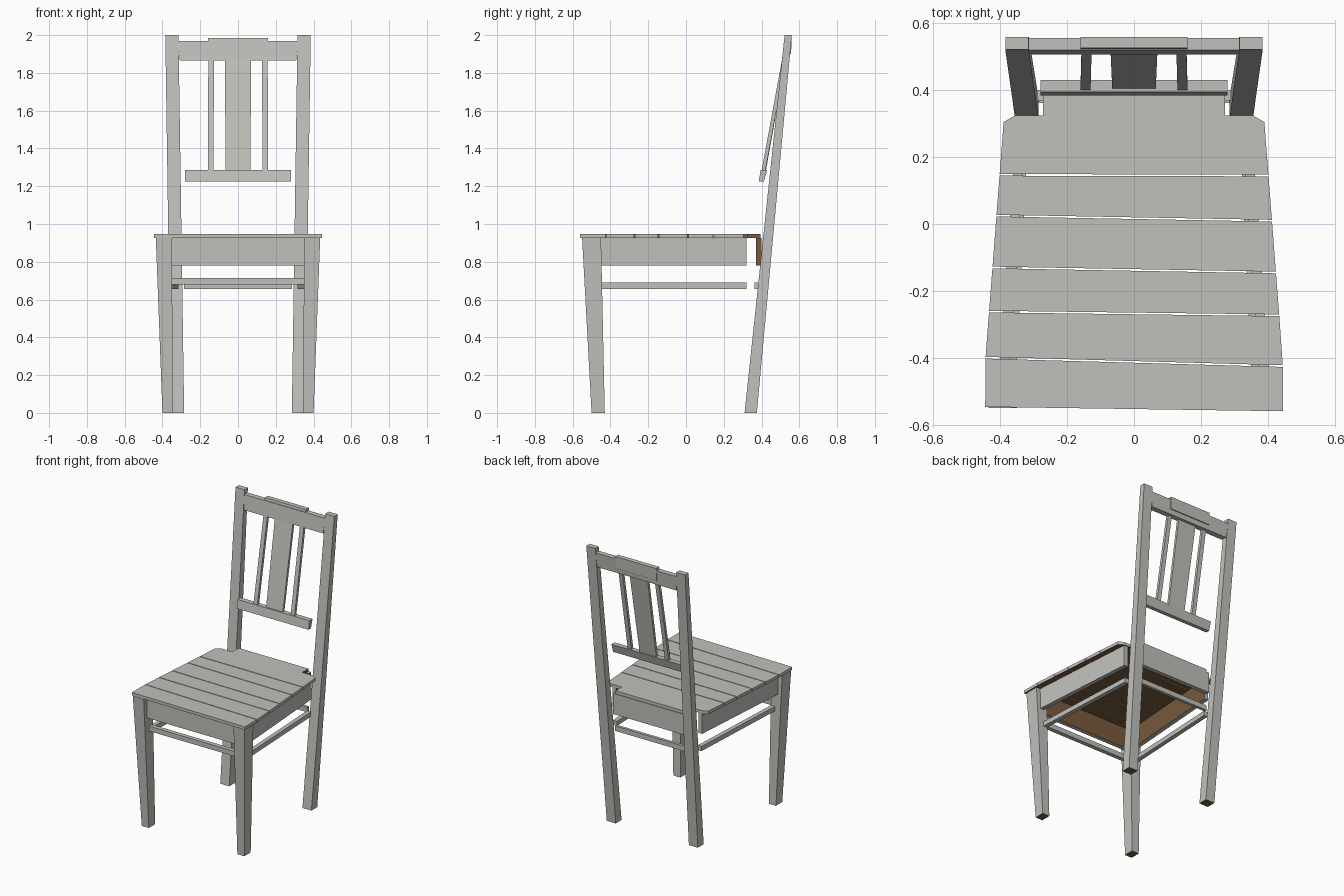
import bpy, bmesh
from mathutils import Vector

if "Cube" in bpy.data.objects:
    bpy.data.objects.remove(bpy.data.objects["Cube"])


def material(name, rgb):
    m = bpy.data.materials.new(name)
    m.diffuse_color = (*rgb, 1)
    m.use_nodes = True
    m.node_tree.nodes["Principled BSDF"].inputs["Base Color"].default_value = m.diffuse_color
    return m


PAINT = material("grey_paint", (0.53, 0.53, 0.50))
WOOD = material("bare_wood", (0.19, 0.105, 0.045))


def loft(name, low, high, z0, z1, bare=None):
    """Solid between two matching xy outlines; bare(normal) picks unpainted faces."""
    bm = bmesh.new()
    a = [bm.verts.new((x, y, z0)) for x, y in low]
    b = [bm.verts.new((x, y, z1)) for x, y in high]
    n = len(a)
    bm.faces.new(a[::-1])
    bm.faces.new(b)
    for i in range(n):
        j = (i + 1) % n
        bm.faces.new((a[i], a[j], b[j], b[i]))
    bmesh.ops.recalc_face_normals(bm, faces=bm.faces)
    bm.normal_update()
    for f in bm.faces:
        f.material_index = int(bool(bare and bare(f.normal)))
    me = bpy.data.meshes.new(name)
    bm.to_mesh(me)
    bm.free()
    me.materials.append(PAINT)
    me.materials.append(WOOD)
    ob = bpy.data.objects.new(name, me)
    bpy.context.collection.objects.link(ob)
    return ob


def rect(x0, x1, y0, y1):
    return [(x0, y0), (x1, y0), (x1, y1), (x0, y1)]


def flip(pts, s):
    return [(x * s, y) for x, y in pts]


def underside(n):
    return n.z < -0.9


for side, s in (("right", 1), ("left", -1)):
    # tapered front legs and leaning back posts
    loft(side + "_front_leg", flip(rect(0.345, 0.40, -0.50, -0.43), s),
         flip(rect(0.35, 0.435, -0.55, -0.45), s), 0, 0.925, underside)
    loft(side + "_back_post", flip(rect(0.285, 0.355, 0.31, 0.375), s),
         flip(rect(0.315, 0.385, 0.522, 0.56), s), 0, 2.0, underside)
    # side apron and stretcher, converging toward the back
    plan = flip([(0.375, -0.46), (0.405, -0.46), (0.35, 0.32), (0.32, 0.32)], s)
    loft(side + "_apron", plan, plan, 0.78, 0.925, lambda n, s=s: n.x * s < -0.8)
    plan = flip([(0.352, -0.46), (0.382, -0.46), (0.345, 0.32), (0.315, 0.32)], s)
    loft(side + "_stretcher", plan, plan, 0.657, 0.69)
    # narrow back slats
    loft(side + "_narrow_slat", flip(rect(0.13, 0.16, 0.398, 0.418), s),
         flip(rect(0.127, 0.157, 0.51, 0.53), s), 1.27, 1.88)

# front and back aprons and stretchers
front = rect(-0.36, 0.36, -0.515, -0.485)
loft("front_apron", front, front, 0.78, 0.925, lambda n: n.y > 0.9)
back = rect(-0.29, 0.29, 0.37, 0.40)
loft("back_apron", back, back, 0.78, 0.925, lambda n: n.y < -0.9 or abs(n.x) > 0.9)
front = rect(-0.36, 0.36, -0.495, -0.465)
loft("front_stretcher", front, front, 0.68, 0.715)
back = rect(-0.285, 0.285, 0.362, 0.382)
loft("back_stretcher", back, back, 0.655, 0.69)

# seat planks, split by slightly skewed grooves given as (left y, right y)
cuts = [(-0.547, -0.56), (-0.40, -0.425), (-0.262, -0.273),
        (-0.13, -0.145), (0.025, 0.01), (0.147, 0.145)]
GAP = 0.0025


def seat_half_width(y):
    return min(0.445, 0.445 - 0.055 * (y + 0.41) / 0.715)


for i, (l, r) in enumerate(cuts):
    l, r = l + GAP, r + GAP
    if i == 0:
        l, r = l - GAP, r - GAP
    plan = [(-seat_half_width(l), l), (seat_half_width(r), r)]
    if i + 1 < len(cuts):
        l2, r2 = (c - GAP for c in cuts[i + 1])
        plan += [(seat_half_width(r2), r2), (-seat_half_width(l2), l2)]
        bare = underside
    else:
        # rear plank with clipped corners and a tongue between the posts
        half = [(0.39, 0.305), (0.355, 0.325), (0.272, 0.325), (0.272, 0.395)]
        plan += half + flip(half, -1)[::-1]

        def bare(n):
            return n.z < -0.9 or abs(n.x) > 0.999
    loft(f"seat_plank_{i + 1}", plan, plan, 0.925, 0.946, bare)

# backrest: lower rail, wide slat, top rail with a raised centre
loft("lower_back_rail", rect(-0.28, 0.28, 0.385, 0.412),
     rect(-0.28, 0.28, 0.395, 0.43), 1.225, 1.285)
loft("wide_slat", rect(-0.065, 0.065, 0.403, 0.421),
     rect(-0.07, 0.07, 0.512, 0.53), 1.27, 1.88)
loft("top_rail", rect(-0.308, 0.308, 0.507, 0.546),
     rect(-0.32, 0.32, 0.52, 0.556), 1.865, 1.968)
loft("top_rail_crest", rect(-0.16, 0.16, 0.513, 0.556),
     rect(-0.16, 0.16, 0.527, 0.56), 1.90, 1.985)
